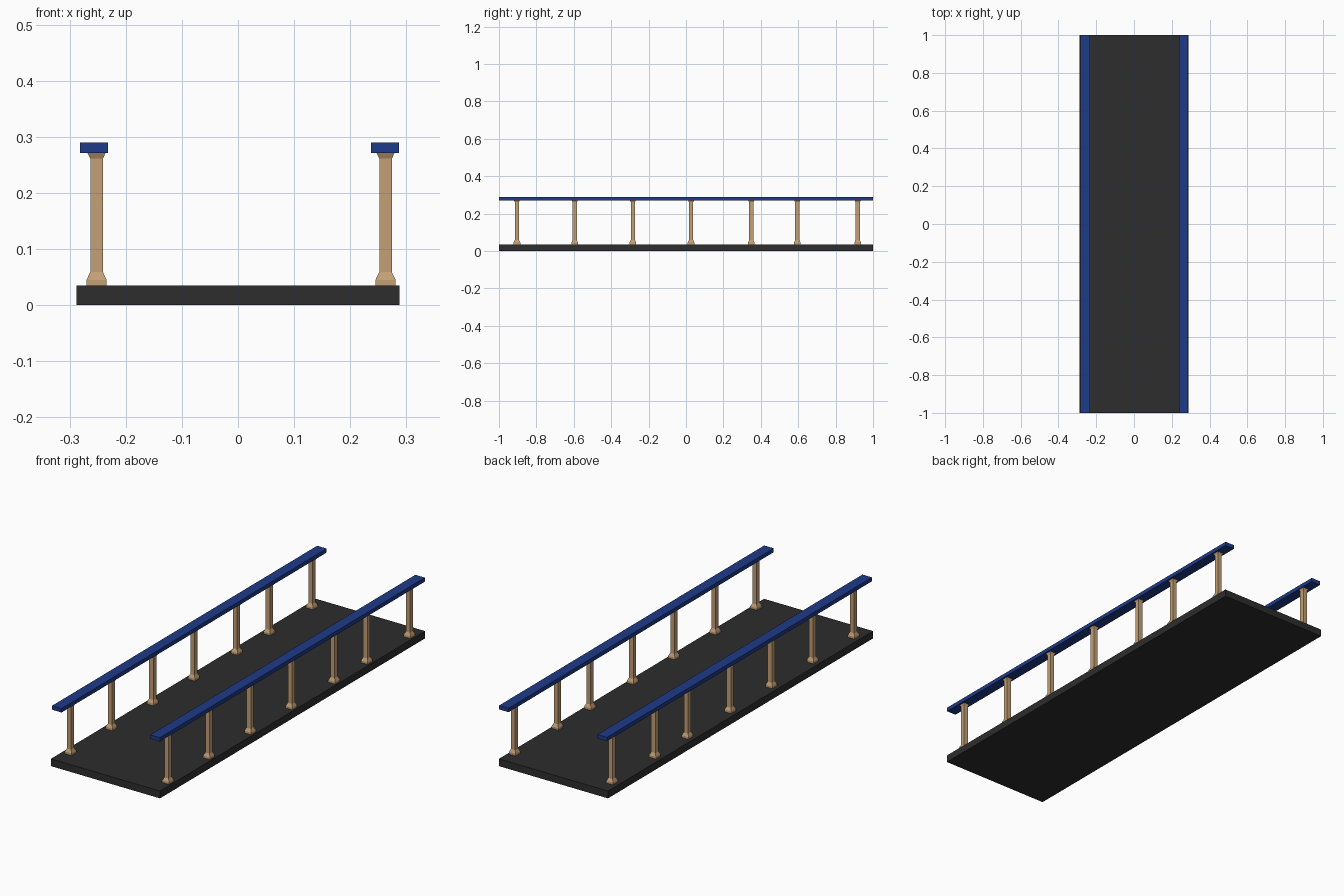
import bpy
import bmesh

cube = bpy.data.objects.get("Cube")
if cube:
    bpy.data.objects.remove(cube, do_unlink=True)


def make_material(name, rgb):
    mat = bpy.data.materials.new(name)
    mat.use_nodes = True
    mat.diffuse_color = (*rgb, 1)
    mat.node_tree.nodes["Principled BSDF"].inputs["Base Color"].default_value = (*rgb, 1)
    return mat


def square_loft(name, profile, location, mat):
    """Stack square rings given as (half x, half y, z) and close both ends."""
    bm = bmesh.new()
    rings = []
    for hx, hy, z in profile:
        corners = ((-hx, -hy), (hx, -hy), (hx, hy), (-hx, hy))
        rings.append([bm.verts.new((x, y, z)) for x, y in corners])
    for low, high in zip(rings, rings[1:]):
        for i in range(4):
            j = (i + 1) % 4
            bm.faces.new((low[i], low[j], high[j], high[i]))
    bm.faces.new(rings[0][::-1])
    bm.faces.new(rings[-1])
    mesh = bpy.data.meshes.new(name)
    bm.to_mesh(mesh)
    bm.free()
    mesh.materials.append(mat)
    obj = bpy.data.objects.new(name, mesh)
    obj.location = location
    bpy.context.collection.objects.link(obj)
    return obj


charcoal = make_material("charcoal deck", (0.026, 0.026, 0.026))
blue = make_material("blue paint", (0.013, 0.043, 0.25))
tan = make_material("tan wood", (0.55, 0.35, 0.18))

DECK_TOP, RAIL_BOTTOM, RAIL_TOP = 0.035, 0.271, 0.29

# Walkway slab
square_loft("deck", [(0.288, 1, 0), (0.288, 1, DECK_TOP)], (0, 0, 0), charcoal)

# Post outline: plinth, tapered foot, shaft, flared cap
post_profile = [(w, w, z) for w, z in (
    (0.018, DECK_TOP), (0.018, 0.045), (0.0112, 0.059),
    (0.0112, 0.261), (0.016, RAIL_BOTTOM))]
post_rows = (-0.904, -0.595, -0.284, 0.027, 0.349, 0.595, 0.918)

# Handrails with their posts
for side, rail_x, post_x in (("right", -0.257, -0.252), ("left", 0.262, 0.263)):
    square_loft(f"{side}_handrail", [(0.025, 1, RAIL_BOTTOM), (0.025, 1, RAIL_TOP)],
                (rail_x, 0, 0), blue)
    for n, y in enumerate(post_rows, 1):
        square_loft(f"{side}_post_{n}", post_profile, (post_x, y, 0), tan)
